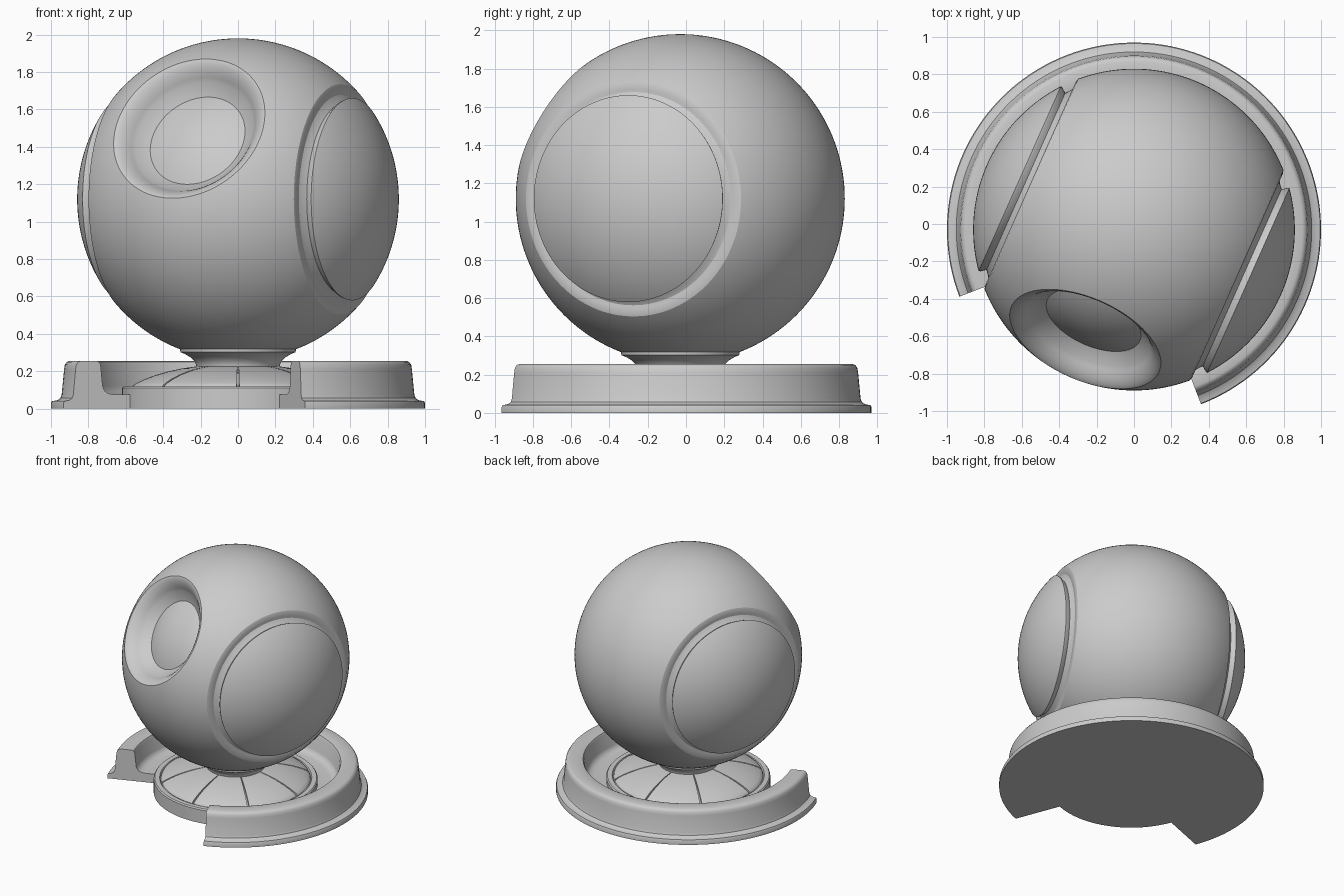
import bpy, bmesh
from math import sin, cos, pi, radians, sqrt
from mathutils import Vector, Matrix

if "Cube" in bpy.data.objects:
    bpy.data.objects.remove(bpy.data.objects["Cube"])

CY, CZ, R = -0.03, 1.12, 0.86            # ball centre and radius
YAW = radians(-24)                        # whole design is turned about z


def finish(bm, name, angle=28):
    bmesh.ops.remove_doubles(bm, verts=bm.verts, dist=1e-5)
    bmesh.ops.recalc_face_normals(bm, faces=bm.faces)
    me = bpy.data.meshes.new(name)
    bm.to_mesh(me)
    bm.free()
    ob = bpy.data.objects.new(name, me)
    bpy.context.collection.objects.link(ob)
    smooth(ob, angle)
    return ob


def smooth(ob, angle):
    bpy.ops.object.select_all(action='DESELECT')
    ob.select_set(True)
    bpy.context.view_layer.objects.active = ob
    bpy.ops.object.shade_smooth_by_angle(angle=radians(angle))


def lathe(bm, profile, a0=0.0, a1=2 * pi, steps=128, mat=Matrix()):
    """Turn a closed (radius, height) outline about z; cap partial turns."""
    full = abs(a1 - a0 - 2 * pi) < 1e-6
    count = steps if full else steps + 1
    rings = []
    for i in range(count):
        a = a0 + (a1 - a0) * i / steps
        rings.append([bm.verts.new(mat @ Vector((r * cos(a), r * sin(a), h)))
                      for r, h in profile])
    n = len(profile)
    for i in range(steps):
        p, q = rings[i], rings[(i + 1) % count]
        for j in range(n):
            k = (j + 1) % n
            if profile[j][0] == 0 and profile[k][0] == 0:
                continue
            bm.faces.new((p[j], p[k], q[k], q[j]))
    if not full:
        bm.faces.new(rings[0])
        bm.faces.new(rings[-1])


def ball_axis(yaw, pitch):
    d = Vector((cos(pitch) * cos(yaw), cos(pitch) * sin(yaw), sin(pitch)))
    return Matrix.Translation((0, CY, CZ)) @ d.to_track_quat('Z', 'Y').to_matrix().to_4x4()


def polar(deg, rad):
    return (rad * sin(radians(deg)), rad * cos(radians(deg)))


def cut(target, cutter):
    m = target.modifiers.new("cut", 'BOOLEAN')
    m.operation, m.solver, m.object = 'DIFFERENCE', 'EXACT', cutter
    cutter.hide_render = True
    bpy.context.view_layer.objects.active = target
    bpy.ops.object.modifier_apply(modifier=m.name)
    bpy.data.objects.remove(cutter)


base = Matrix.Translation((0, CY, 0))

# Ball
bm = bmesh.new()
bmesh.ops.create_uvsphere(bm, u_segments=160, v_segments=80, radius=R,
                          matrix=Matrix.Translation((0, CY, CZ)))
ball = finish(bm, "ball")

# Round grooves that frame the two side domes
groove = [polar(46.6, 0.868), polar(45.5, 0.858), polar(44.4, 0.848),
          polar(43.5, 0.834), polar(42.7, 0.822), polar(41.5, 0.818),
          polar(39.3, 0.818), polar(39.2, 0.85), polar(38.8, 0.866),
          polar(38.8, 0.93), polar(46.6, 0.93)]
for yaw in (YAW, YAW + pi):
    bm = bmesh.new()
    lathe(bm, groove, mat=ball_axis(yaw, 0))
    cut(ball, finish(bm, "groove_cutter"))

# Front porthole: rolled lip, slanted wall, inner dome
inner = [(0.673 * sin(t), 0.673 * cos(t)) for t in
         [radians(23.7) * i / 8 for i in range(9)]]
inner[0] = (0.0, 0.673)
port = inner + [(0.335, 0.66), (0.352, 0.683), (0.37, 0.704), (0.39, 0.723),
                (0.41, 0.736), (0.425, 0.7425), (0.44, 0.745), (0.45, 0.75),
                (0.45, 1.0), (0.0, 1.0)]
bm = bmesh.new()
lathe(bm, port, mat=ball_axis(YAW - pi / 2, radians(30.5)))
cut(ball, finish(bm, "port_cutter"))
smooth(ball, 28)

# Neck
bm = bmesh.new()
lathe(bm, [(0, 0.36), (0.29, 0.34), (0.31, 0.32), (0.308, 0.302), (0.285, 0.293),
           (0.255, 0.275), (0.234, 0.255), (0.224, 0.235), (0.22, 0.2), (0, 0.2)],
      mat=base)
finish(bm, "neck", 35)

# Pedestal disc with a low core under the panels
bm = bmesh.new()
lathe(bm, [(0, 0), (0.62, 0), (0.62, 0.11), (0.612, 0.12), (0.575, 0.12),
           (0.568, 0.11), (0.55, 0.112), (0.42, 0.165), (0.3, 0.195), (0.2, 0.21),
           (0, 0.21)], mat=base)
finish(bm, "pedestal", 35)

# Eight dome panels separated by thin seams
panel = [(0.18, 0.19), (0.18, 0.228), (0.23, 0.225), (0.3, 0.215), (0.37, 0.2),
         (0.44, 0.18), (0.5, 0.157), (0.54, 0.138), (0.56, 0.125), (0.565, 0.115),
         (0.55, 0.1), (0.42, 0.15), (0.3, 0.18)]
gap = radians(0.7)
bm = bmesh.new()
for i in range(8):
    lathe(bm, panel, i * pi / 4 + gap, (i + 1) * pi / 4 - gap, 16, base)
finish(bm, "dome_panels", 35)

# Open tray ring with raised rail; quarter gap at the front
rail = [(0.61, 0), (1.0, 0), (1.0, 0.03), (0.995, 0.04), (0.965, 0.046),
        (0.95, 0.056), (0.943, 0.075), (0.93, 0.21), (0.926, 0.235), (0.915, 0.25),
        (0.9, 0.256), (0.81, 0.256), (0.795, 0.25), (0.787, 0.235), (0.775, 0.12),
        (0.765, 0.097), (0.745, 0.082), (0.715, 0.075), (0.61, 0.075)]
bm = bmesh.new()
lathe(bm, rail, YAW - pi / 4, YAW - pi / 4 + 1.5 * pi, 108, base)
finish(bm, "tray_ring", 35)
